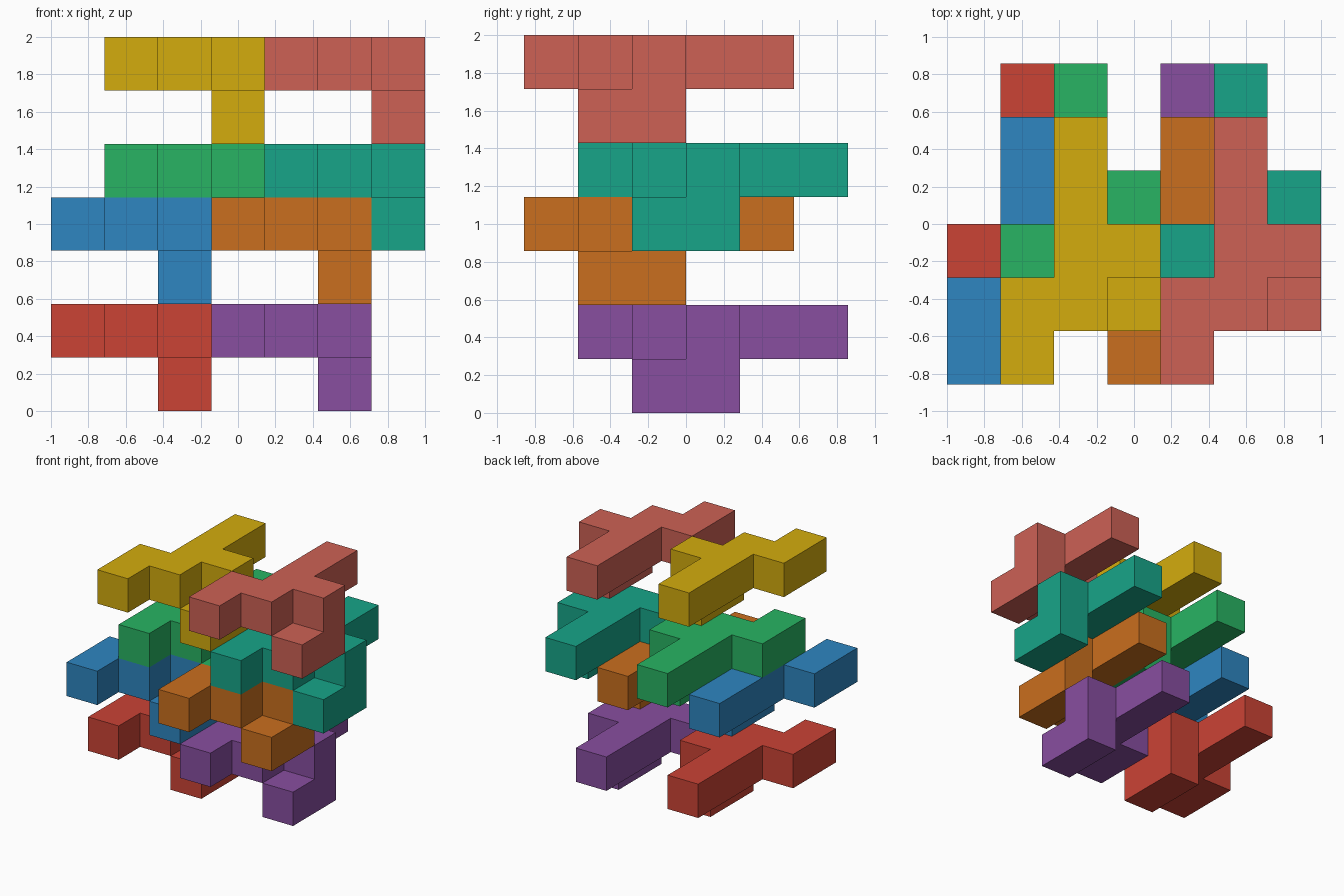
import bpy, bmesh
from mathutils import Vector

if "Cube" in bpy.data.objects:
    bpy.data.objects.remove(bpy.data.objects["Cube"])

U = 2 / 7                                # edge of one cube cell
ORIGIN = Vector((-1, -3 * U, 0))

# Cells of the repeated puzzle piece: an upper zigzag with a two-cell foot
PIECE = [(0, 0, 1), (0, 1, 1),
         (1, 1, 1), (1, 2, 1), (1, 3, 1), (1, 4, 1),
         (2, 2, 1), (2, 2, 0), (2, 1, 0)]

# Name, cell offset, colour of each copy
COPIES = [
    ("red_piece", (0, 1, 0), "CB4335"),
    ("purple_piece", (3, 1, 0), "884EA0"),
    ("blue_piece", (0, 0, 2), "2E86C1"),
    ("orange_piece", (3, 0, 2), "CA6F1E"),
    ("green_piece", (1, 1, 3), "28B463"),
    ("teal_piece", (4, 1, 3), "17A589"),
    ("yellow_piece", (1, 0, 5), "D4AC0D"),
    ("terracotta_piece", (4, 0, 5), "CD6155"),
]


def linear(hex_colour):
    vals = [int(hex_colour[i:i + 2], 16) / 255 for i in (0, 2, 4)]
    return [c / 12.92 if c <= 0.04045 else ((c + 0.055) / 1.055) ** 2.4 for c in vals]


def piece_mesh(name):
    """Outer skin of the piece: only cell sides with no neighbour get a face."""
    bm = bmesh.new()
    cells = set(PIECE)
    for cell in PIECE:
        for axis in range(3):
            a, b = (axis + 1) % 3, (axis + 2) % 3
            for side in (0, 1):
                near = list(cell)
                near[axis] += 2 * side - 1
                if tuple(near) in cells:
                    continue
                ring = [(0, 0), (1, 0), (1, 1), (0, 1)]
                verts = []
                for da, db in (ring if side else ring[::-1]):
                    p = Vector(cell)
                    p[axis] += side
                    p[a] += da
                    p[b] += db
                    verts.append(bm.verts.new(p * U))
                bm.faces.new(verts)
    bmesh.ops.remove_doubles(bm, verts=bm.verts, dist=1e-4)
    bmesh.ops.dissolve_limit(bm, angle_limit=0.01, verts=bm.verts, edges=bm.edges)
    mesh = bpy.data.meshes.new(name)
    bm.to_mesh(mesh)
    bm.free()
    return mesh


# Stack the eight copies, two per layer
for name, offset, colour in COPIES:
    mat = bpy.data.materials.new(name + "_colour")
    mat.diffuse_color = (*linear(colour), 1)
    mat.use_nodes = True
    mat.node_tree.nodes["Principled BSDF"].inputs["Base Color"].default_value = mat.diffuse_color
    mesh = piece_mesh(name)
    mesh.materials.append(mat)
    obj = bpy.data.objects.new(name, mesh)
    obj.location = ORIGIN + Vector(offset) * U
    bpy.context.collection.objects.link(obj)
